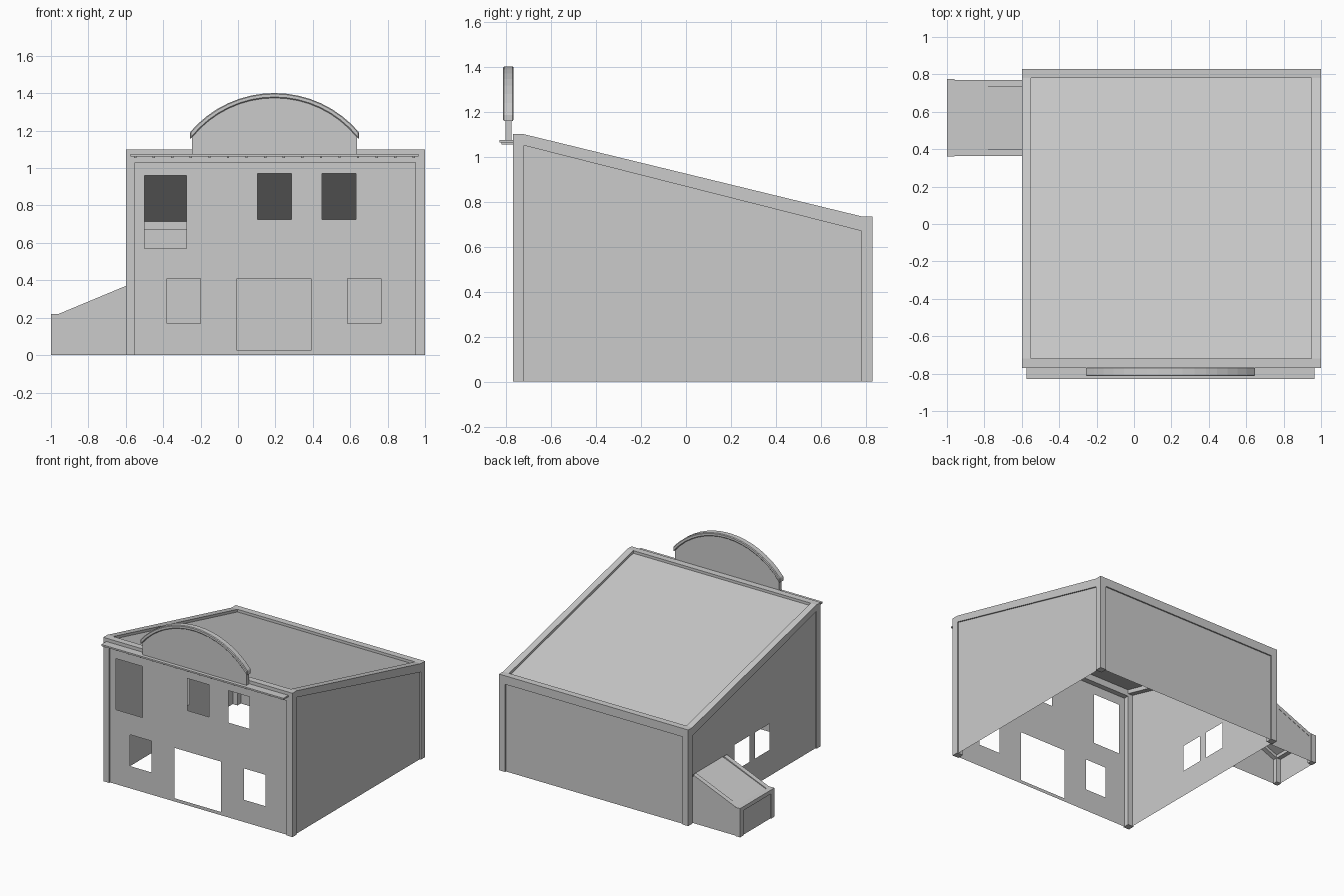
import bpy, bmesh, math
from mathutils import Vector

if "Cube" in bpy.data.objects:
    bpy.data.objects.remove(bpy.data.objects["Cube"])


def finish(name, bm):
    bmesh.ops.recalc_face_normals(bm, faces=bm.faces)
    me = bpy.data.meshes.new(name)
    bm.to_mesh(me)
    bm.free()
    ob = bpy.data.objects.new(name, me)
    bpy.context.collection.objects.link(ob)
    return ob


def prism(name, pts, axis, a, b):
    """Extrude a 2D profile (u, z) along x or y from a to b."""
    bm = bmesh.new()
    place = (lambda u, z: (a, u, z)) if axis == 'x' else (lambda u, z: (u, a, z))
    f = bm.faces.new([bm.verts.new(place(u, z)) for u, z in pts])
    ext = bmesh.ops.extrude_face_region(bm, geom=[f])
    d = Vector((b - a, 0, 0)) if axis == 'x' else Vector((0, b - a, 0))
    bmesh.ops.translate(bm, vec=d, verts=[v for v in ext['geom'] if isinstance(v, bmesh.types.BMVert)])
    return finish(name, bm)


def box(name, x0, x1, y0, y1, z0, z1):
    return prism(name, [(x0, z0), (x1, z0), (x1, z1), (x0, z1)], 'y', y0, y1)


def wall(name, axis, pos, u0, u1, top, holes=()):
    """Thin wall sheet at x=pos or y=pos, top edge top(u), rectangular openings."""
    us = sorted({u0, u1, *[h[0] for h in holes], *[h[1] for h in holes]})
    zs = sorted({0, *[h[2] for h in holes], *[h[3] for h in holes]}) + [None]
    bm = bmesh.new()

    def vert(u, z):
        z = top(u) if z is None else z
        return bm.verts.new((pos, u, z) if axis == 'x' else (u, pos, z))

    for ua, ub in zip(us, us[1:]):
        for za, zb in zip(zs, zs[1:]):
            uc = (ua + ub) / 2
            zc = (za + (top(uc) if zb is None else zb)) / 2
            if any(h[0] < uc < h[1] and h[2] < zc < h[3] for h in holes):
                continue
            bm.faces.new([vert(ua, za), vert(ub, za), vert(ub, zb), vert(ua, zb)])
    bmesh.ops.remove_doubles(bm, verts=bm.verts, dist=1e-5)
    return finish(name, bm)


def sheet(name, pts):
    bm = bmesh.new()
    bm.faces.new([bm.verts.new(p) for p in pts])
    return finish(name, bm)


# Main building: extents, frame width, panel recess
X0, X1, Y0, Y1, W, R = -0.6, 1.0, -0.77, 0.83, 0.05, 0.01
HF, HB = 1.1, 0.735


def roof_z(y):
    t = (y - (Y0 + W)) / (Y1 - Y0 - 2 * W)
    return HF + (HB - HF) * min(1, max(0, t))


# Corner posts
for side, x in (('left', X0), ('right', X1 - W)):
    box('front_post_' + side, x, x + W, Y0, Y0 + W, 0, HF)
    box('back_post_' + side, x, x + W, Y1 - W, Y1, 0, HB)
    # Sloping side beams
    ya, yb = Y0 + W, Y1 - W
    prism('side_beam_' + side, [(ya, 1.05), (yb, 0.67), (yb, HB), (ya, HF)], 'x', x, x + W)

# Front and back beams
box('front_beam', X0 + W, X1 - W, Y0, Y0 + W, 1.03, HF)
box('back_beam', X0 + W, X1 - W, Y1 - W, Y1, 0.67, HB)

# Wall panels with openings
front_holes = [(-0.5, -0.275, 0.57, 0.96), (0.105, 0.285, 0.725, 0.97),
               (0.45, 0.63, 0.725, 0.97), (-0.38, -0.2, 0.17, 0.41),
               (-0.005, 0.39, 0.025, 0.41), (0.585, 0.765, 0.17, 0.41)]
left_holes = [(-0.165, 0.01, 0.2, 0.4), (0.075, 0.255, 0.2, 0.4)]
wall('front_wall', 'y', Y0 + R, X0 + W, X1 - W, lambda u: 1.035, front_holes)
wall('back_wall', 'y', Y1 - R, X0 + W, X1 - W, lambda u: 0.675)
side_top = lambda u: roof_z(u) - 0.045
wall('left_wall', 'x', X0 + R, Y0 + W, Y1 - W, side_top, left_holes)
wall('right_wall', 'x', X1 - R, Y0 + W, Y1 - W, side_top)

# Recessed roof sheet
D = 0.02
sheet('roof', [(X0 + W, Y0 + W, HF - D), (X1 - W, Y0 + W, HF - D),
               (X1 - W, Y1 - W, HB - D), (X0 + W, Y1 - W, HB - D)])

# Cornice ledge with small brackets
box('cornice', -0.575, 0.965, -0.83, Y0, 1.063, 1.075)
for i in range(16):
    x = -0.55 + i * 1.49 / 15
    box('cornice_bracket', x - 0.006, x + 0.006, -0.82, Y0, 1.055, 1.063)

# Arched gable panel and its bevelled rim
CX, CZ, RI, RO, N = 0.195, 0.809, 0.566, 0.592, 16


def arc(r, half):
    a = math.asin(half / r)
    return [(CX + r * math.sin(-a + 2 * a * i / N), CZ + r * math.cos(-a + 2 * a * i / N))
            for i in range(N + 1)]


inner = arc(RI, 0.44)
prism('gable_panel', [(CX + 0.44, 1.075), (CX - 0.44, 1.075)] + inner, 'y', -0.803, -0.775)
rim = prism('gable_rim', inner[::-1] + [(CX - 0.452, 1.155)] + arc(RO, 0.452) + [(CX + 0.452, 1.155)],
            'y', -0.814, -0.766)
bev = rim.modifiers.new('bevel', 'BEVEL')
bev.width = 0.005
bev.segments = 1

# Lean-to annex on the left
AX, A0, A1, P = -1.0, 0.36, 0.775, 0.04
ZL, ZH = 0.22, 0.37
for side, y in (('front', A0), ('back', A1 - P)):
    box('annex_post_' + side, AX, AX + P, y, y + P, 0, ZL)
for side, ya, yb in (('front', A0 + 0.004, A0 + P), ('back', A1 - P, A1 - 0.004)):
    prism('annex_beam_' + side, [(AX + P, ZL - 0.03), (X0, ZH - 0.03), (X0, ZH), (AX + P, ZL)], 'y', ya, yb)
box('annex_end_beam', AX, AX + P, A0 + P, A1 - P, ZL - 0.03, ZL)
annex_top = lambda u: ZL + (ZH - ZL) * (u - AX - P) / (X0 - AX - P) - 0.02
wall('annex_front_wall', 'y', A0 + 0.006, AX + P, X0 + R, annex_top)
wall('annex_back_wall', 'y', A1 - 0.006, AX + P, X0 + R, annex_top)
wall('annex_end_wall', 'x', AX + 0.006, A0 + P, A1 - P, lambda u: ZL - 0.02)
sheet('annex_roof', [(AX + P, A0 + P, ZL - 0.006), (X0 + R, A0 + P, ZH - 0.006),
                     (X0 + R, A1 - P, ZH - 0.006), (AX + P, A1 - P, ZL - 0.006)])
